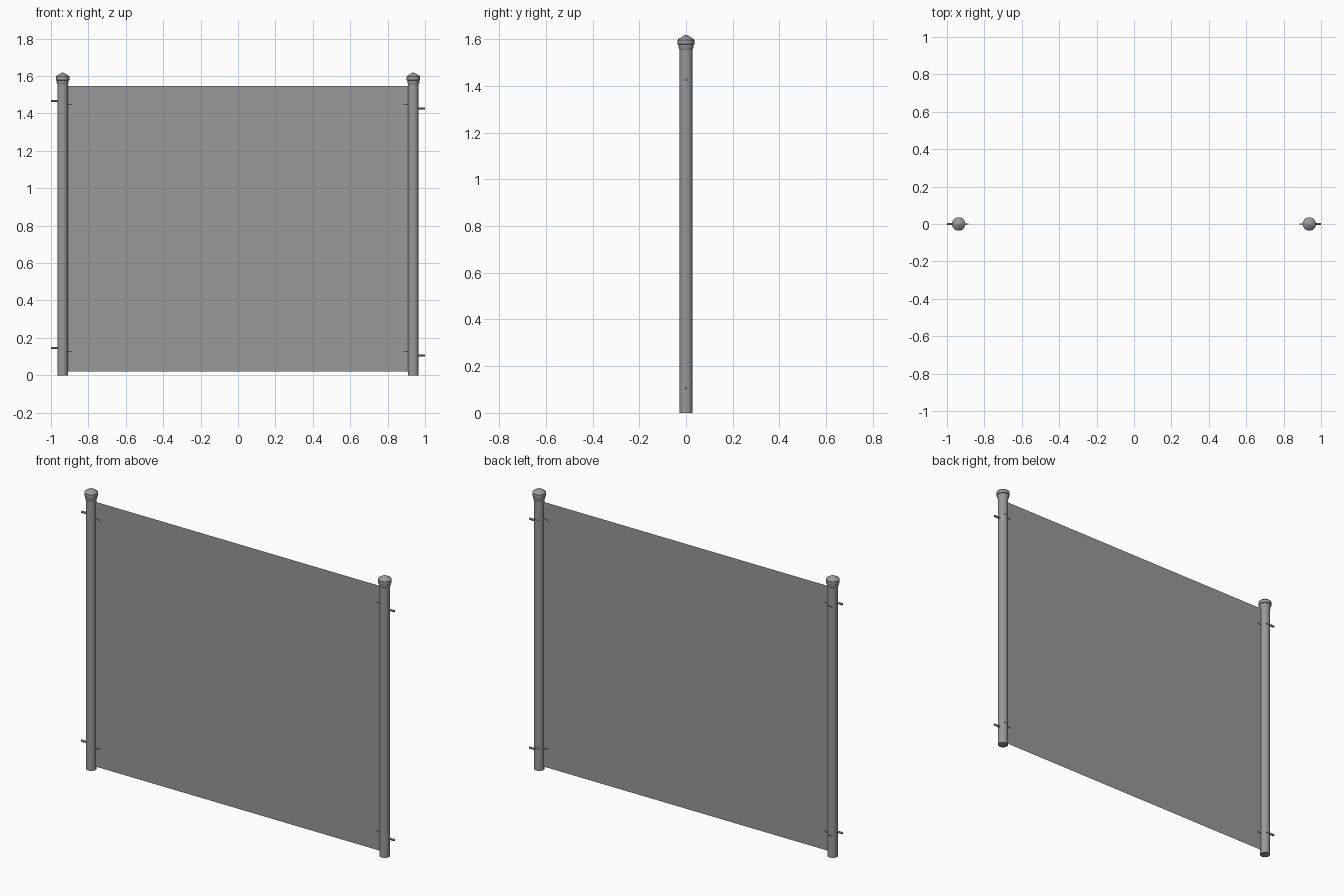
import bpy, bmesh, math

if "Cube" in bpy.data.objects:
    bpy.data.objects.remove(bpy.data.objects["Cube"])

POST_X = 0.9375

# dark grey paint shared by every part
paint = bpy.data.materials.new("dark_grey")
paint.diffuse_color = (0.32, 0.32, 0.32, 1)
paint.use_nodes = True
paint.node_tree.nodes["Principled BSDF"].inputs["Base Color"].default_value = paint.diffuse_color


def mesh_object(name, bm):
    mesh = bpy.data.meshes.new(name)
    bmesh.ops.recalc_face_normals(bm, faces=bm.faces)
    bm.to_mesh(mesh)
    bm.free()
    mesh.materials.append(paint)
    obj = bpy.data.objects.new(name, mesh)
    bpy.context.collection.objects.link(obj)
    return obj


def smooth(obj):
    bpy.ops.object.select_all(action='DESELECT')
    obj.select_set(True)
    bpy.context.view_layer.objects.active = obj
    bpy.ops.object.shade_smooth_by_angle(angle=math.radians(30))


def lathe(name, profile, x, sides=24):
    """Spin an (r, z) profile about a vertical axis at x."""
    bm = bmesh.new()
    verts = [bm.verts.new((r, 0, z)) for r, z in profile]
    edges = [bm.edges.new(p) for p in zip(verts, verts[1:])]
    bmesh.ops.spin(bm, geom=verts + edges, axis=(0, 0, 1), cent=(0, 0, 0),
                   angle=2 * math.pi, steps=sides, use_duplicate=False)
    bmesh.ops.remove_doubles(bm, verts=bm.verts, dist=1e-5)
    obj = mesh_object(name, bm)
    obj.location.x = x
    smooth(obj)


def rod(name, x0, x1, y, z, r):
    """Short horizontal pin along x."""
    bpy.ops.mesh.primitive_cylinder_add(
        vertices=12, radius=r, depth=abs(x1 - x0),
        location=((x0 + x1) / 2, y, z), rotation=(0, math.pi / 2, 0))
    obj = bpy.context.object
    obj.name = name
    obj.data.materials.append(paint)
    smooth(obj)


# flat fence sheet
bm = bmesh.new()
bm.faces.new([bm.verts.new((x, 0, z)) for x, z in
              ((-0.915, 0.02), (0.915, 0.02), (0.915, 1.548), (-0.915, 1.548))])
mesh_object("fence_sheet", bm)

post_profile = [(0, 0), (0.028, 0), (0.028, 1.575), (0, 1.575)]
cap_profile = [(0.028, 1.555), (0.0315, 1.563), (0.0325, 1.577), (0.036, 1.579),
               (0.036, 1.597), (0.033, 1.601), (0.018, 1.610), (0.007, 1.617),
               (0, 1.619)]

# outer rail pins sit higher on the left post than on the right
for side, label, outer_dz in ((-1, "left", 0.019), (1, "right", -0.021)):
    x = side * POST_X
    lathe(label + "_post", post_profile, x)
    lathe(label + "_post_cap", cap_profile, x)
    for level, z in (("lower", 0.127), ("upper", 1.448)):
        # outward pin, inward pin holding the sheet, and small clip on the post's back
        rod(f"{label}_{level}_outer_pin", x + side * 0.02, side * 1.0, 0, z + outer_dz, 0.006)
        rod(f"{label}_{level}_inner_pin", x - side * 0.02, side * 0.885, 0, z, 0.003)
        rod(f"{label}_{level}_clip", x + 0.012, x - 0.012, 0.025, z, 0.004)
